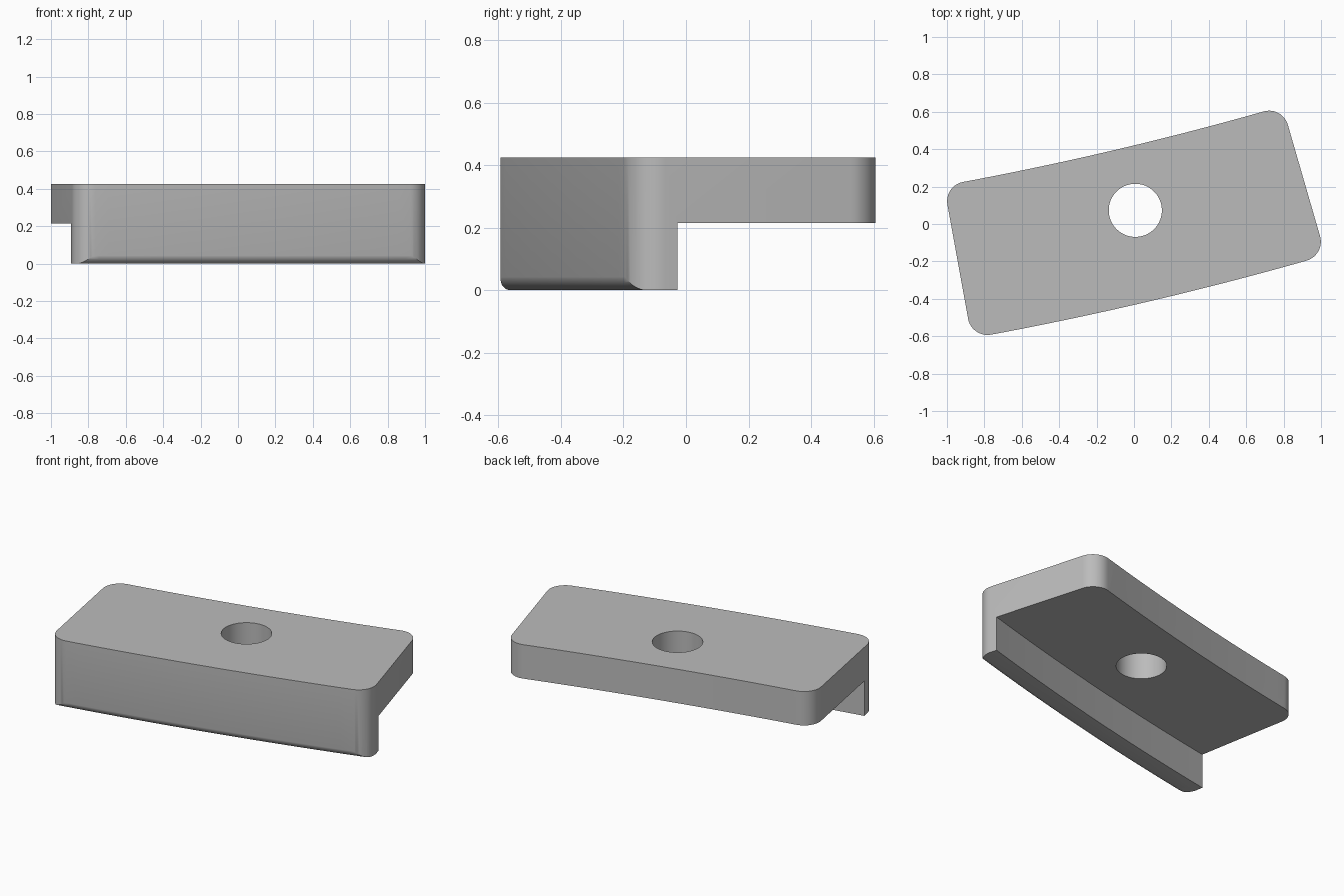
import bpy, bmesh
from math import sin, cos, pi, radians
from mathutils import Vector

cube = bpy.data.objects.get("Cube")
if cube:
    bpy.data.objects.remove(cube, do_unlink=True)

# Main dimensions
LENGTH, WIDTH = 1.902, 0.83
TOP, LEDGE = 0.425, 0.215
LIP, CORNER, EDGE = 0.145, 0.105, 0.05
BEND, TILT = 18.6, radians(13.2)
MIDDLE = Vector((-0.011, -0.009))
STEPS = 24


def bend(u, v, z):
    """Place a point given along (u) and across (v) the gently curved plate."""
    a = u / BEND
    x, y = (BEND - v) * sin(a), BEND - (BEND - v) * cos(a)
    return (MIDDLE.x + x * cos(TILT) - y * sin(TILT),
            MIDDLE.y + x * sin(TILT) + y * cos(TILT), z)


def make_object(name, bm):
    bmesh.ops.recalc_face_normals(bm, faces=bm.faces)
    mesh = bpy.data.meshes.new(name)
    bm.to_mesh(mesh)
    bm.free()
    obj = bpy.data.objects.new(name, mesh)
    bpy.context.collection.objects.link(obj)
    return obj


def loft(name, rings):
    """Join closed rings of points and cap both ends."""
    bm = bmesh.new()
    rows = [[bm.verts.new(p) for p in ring] for ring in rings]
    for a, b in zip(rows, rows[1:]):
        for i in range(len(a)):
            j = (i + 1) % len(a)
            bm.faces.new((a[i], a[j], b[j], b[i]))
    bm.faces.new(rows[0])
    bm.faces.new(rows[-1])
    return make_object(name, bm)


def sweep(name, profile):
    """Run a (v, z) profile along the curve, past both ends."""
    us = [(i / STEPS - 0.5) * (LENGTH + 0.3) for i in range(STEPS + 1)]
    return loft(name, [[bend(u, v, z) for v, z in profile] for u in us])


# Rounded outline of the plate
hu, hv = LENGTH / 2 - CORNER, WIDTH / 2 - CORNER
outline = []
for k, (su, sv) in enumerate([(1, 1), (-1, 1), (-1, -1), (1, -1)]):
    for i in range(13):
        a = (k + i / 12) * pi / 2
        outline.append((su * hu + CORNER * cos(a), sv * hv + CORNER * sin(a)))
    if k in (0, 2):  # subdivide the long edges so that they follow the curve
        for i in range(1, STEPS):
            outline.append((su * hu * (1 - 2 * i / STEPS), sv * WIDTH / 2))
plate = loft("clamp_plate", [[bend(u, v, z) for u, v in outline] for z in (0, TOP)])

# Recess behind the front lip
lip_v = -WIDTH / 2 + LIP
recess = sweep("recess_cutter", [(lip_v, -0.1), (WIDTH, -0.1), (WIDTH, LEDGE), (lip_v, LEDGE)])

# Rounding under the front edge
front, c = -WIDTH / 2, EDGE - 0.0006
arc = [(front + c - EDGE * cos(i * pi / 24), c - EDGE * sin(i * pi / 24)) for i in range(13)]
rounding = sweep("rounding_cutter",
                 [(front - 0.1, c)] + arc + [(front + c, -0.1), (front - 0.1, -0.1)])

# Bolt hole
hole = loft("hole_cutter", [[(0.007 + 0.142 * cos(i * pi / 32), 0.073 + 0.142 * sin(i * pi / 32), z)
                             for i in range(64)] for z in (-0.1, TOP + 0.1)])

# Cut the plate, then drop the cutters
bpy.ops.object.select_all(action='DESELECT')
plate.select_set(True)
bpy.context.view_layer.objects.active = plate
for cutter in (recess, rounding, hole):
    mod = plate.modifiers.new(cutter.name, 'BOOLEAN')
    mod.operation, mod.solver, mod.object = 'DIFFERENCE', 'EXACT', cutter
    bpy.ops.object.modifier_apply(modifier=mod.name)
    bpy.data.objects.remove(cutter, do_unlink=True)
bpy.ops.object.shade_smooth_by_angle(angle=radians(30))

# Plain grey metal
grey = bpy.data.materials.new("grey_metal")
grey.use_nodes = True
color = (0.5, 0.5, 0.5, 1)
grey.diffuse_color = color
grey.node_tree.nodes["Principled BSDF"].inputs["Base Color"].default_value = color
plate.data.materials.clear()
plate.data.materials.append(grey)
